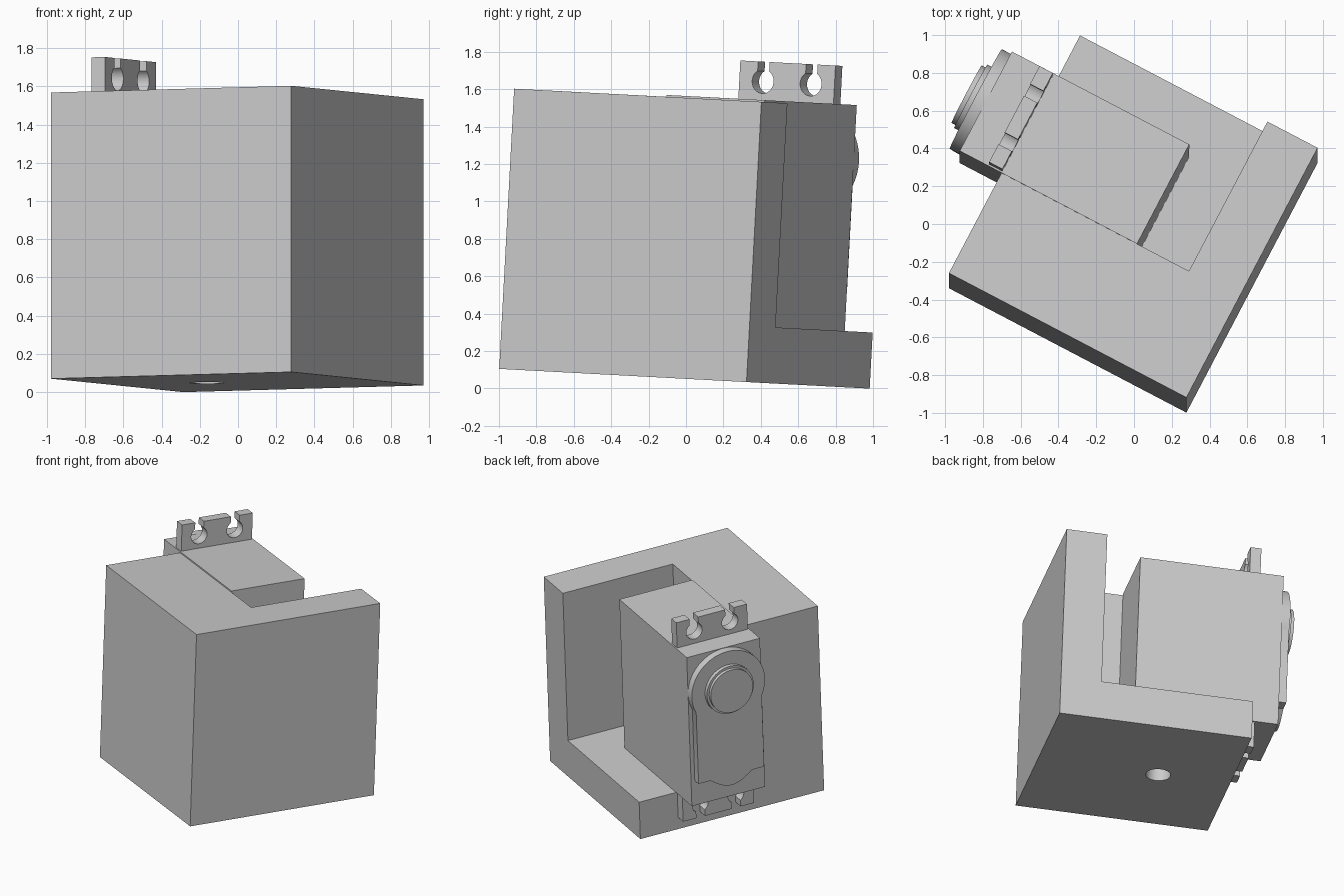
import bpy, bmesh
from math import sin, cos, asin, pi, radians
from mathutils import Matrix, Vector

default = bpy.data.objects.get("Cube")
if default:
    bpy.data.objects.remove(default, do_unlink=True)

grey = bpy.data.materials.new("plain grey")
grey.use_nodes = True
COLOUR = (0.6, 0.6, 0.6, 1)
grey.diffuse_color = COLOUR
grey.node_tree.nodes["Principled BSDF"].inputs["Base Color"].default_value = COLOUR

# Tilted frame shared by every part: u = depth, v = width, w = height
U = Vector((0.8855, -0.4638, 0.0246)).normalized()
V = Vector((0.468, 0.882, -0.047))
V = (V - U * V.dot(U)).normalized()
FRAME = Matrix((U, V, U.cross(V))).transposed().to_4x4()
FRAME.translation = (-0.98, -0.34, 0.07)


def finish(bm, name, smooth=False):
    bmesh.ops.recalc_face_normals(bm, faces=bm.faces)
    mesh = bpy.data.meshes.new(name)
    bm.to_mesh(mesh)
    bm.free()
    mesh.materials.append(grey)
    ob = bpy.data.objects.new(name, mesh)
    bpy.context.collection.objects.link(ob)
    ob.matrix_world = FRAME
    if smooth:
        bpy.ops.object.select_all(action='DESELECT')
        ob.select_set(True)
        bpy.context.view_layer.objects.active = ob
        bpy.ops.object.shade_smooth_by_angle(angle=radians(30))
    return ob


def box(name, lo, hi):
    bm = bmesh.new()
    bmesh.ops.create_cube(bm, size=1)
    lo, hi = Vector(lo), Vector(hi)
    for v in bm.verts:
        v.co = [(a + b) / 2 + c * (b - a) for a, b, c in zip(lo, hi, v.co)]
    return finish(bm, name)


def prism(name, outline, u0, u1, smooth=True):
    """Extrude a (v, w) outline along u."""
    bm = bmesh.new()
    face = bm.faces.new([bm.verts.new((u0, v, w)) for v, w in outline])
    new = bmesh.ops.extrude_face_region(bm, geom=[face])["geom"]
    bmesh.ops.translate(bm, vec=(u1 - u0, 0, 0),
                        verts=[g for g in new if isinstance(g, bmesh.types.BMVert)])
    return finish(bm, name, smooth)


def arc(v, w, r, start, end, n=24):
    angles = [start + (end - start) * i / n for i in range(n + 1)]
    return [(v + r * cos(a), w + r * sin(a)) for a in angles]


def cut(target, cutter):
    cutter.hide_render = True
    mod = target.modifiers.new("cut", 'BOOLEAN')
    mod.operation, mod.solver, mod.object = 'DIFFERENCE', 'EXACT', cutter
    bpy.context.view_layer.objects.active = target
    bpy.ops.object.modifier_apply(modifier=mod.name)
    bpy.data.objects.remove(cutter, do_unlink=True)


# Mounting block: cube with a corner pocket and a round hole in its floor
block = box("mounting_block", (0, 0, 0), (1.42, 1.495, 1.5))
cut(block, box("pocket_cutter", (-0.5, 0.6, 0.3), (1.12, 2, 2)))
bm = bmesh.new()
bmesh.ops.create_cone(bm, cap_ends=True, segments=32, radius1=0.09, radius2=0.09,
                      depth=1, matrix=Matrix.Translation((0.53, 0.75, 0)))
cut(block, finish(bm, "hole_cutter"))
bpy.ops.object.select_all(action='DESELECT')
block.select_set(True)
bpy.ops.object.shade_smooth_by_angle(angle=radians(30))

# Motor body
MID_V, MID_W = 0.8975, 0.905
box("motor_body", (-0.25, 0.6, 0.3), (0.81, 1.195, 1.51))

# Mounting ears with open keyhole slots, mirrored top and bottom
R, NECK, TOP, SLOT_W = 0.065, 0.035, 1.715, 1.61
half = asin(NECK / R)
ear = [(0.61, 1.5), (0.61, TOP)]
for v in (MID_V - 0.145, MID_V + 0.145):
    ear.append((v - NECK, TOP))
    ear += arc(v, SLOT_W, R, pi / 2 + half, 5 * pi / 2 - half)
    ear.append((v + NECK, TOP))
ear += [(1.185, TOP), (1.185, 1.5)]
prism("upper_ear", ear, -0.08, 0)
prism("lower_ear", [(v, 2 * MID_W - w) for v, w in ear], -0.08, 0)

# Raised end cover: round head, straight sides, rounded bump below
HEAD_W, HEAD_R, SIDE = 1.21, 0.2975, 0.267
a = asin(((HEAD_R ** 2 - SIDE ** 2) ** 0.5) / HEAD_R)
cover = arc(MID_V, HEAD_W, HEAD_R, -a, pi + a, 48)
cover += [(MID_V - SIDE, 0.5)]
cover += [(MID_V - 0.17 + 0.34 * i / 16, 0.5 - 0.08 * sin(pi * i / 16)) for i in range(17)]
cover += [(MID_V + SIDE, 0.5)]
prism("end_cover", cover, -0.31, -0.25)

# Stepped output boss
for name, r, u0, u1 in (("boss_base", 0.19, -0.34, -0.3), ("boss_cap", 0.172, -0.365, -0.33)):
    prism(name, arc(MID_V, HEAD_W, r, 0, 2 * pi, 48)[:-1], u0, u1)
